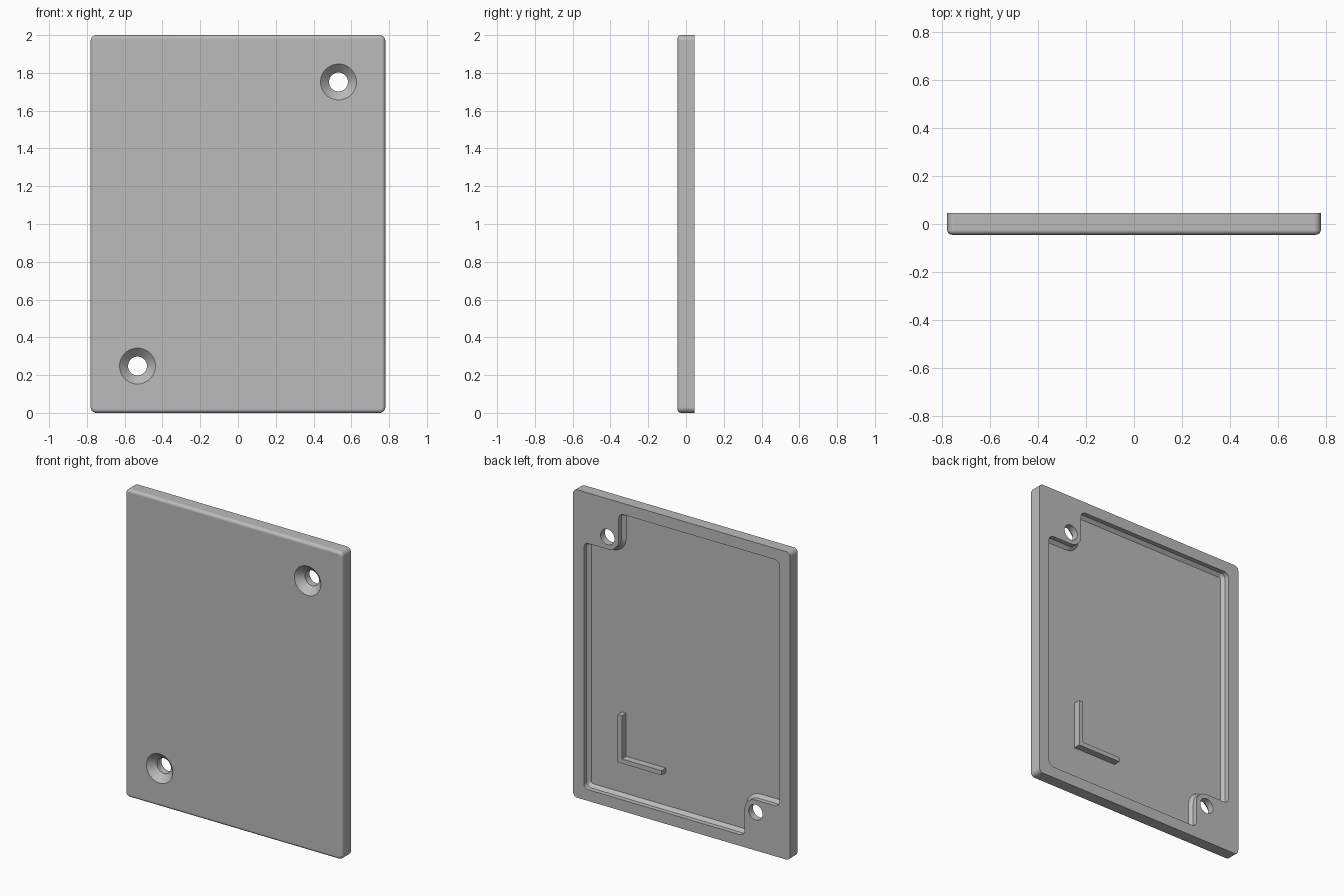
import bpy, bmesh, math
from mathutils import Vector

cube = bpy.data.objects.get("Cube")
if cube:
    bpy.data.objects.remove(cube, do_unlink=True)

ZC = 1.0                      # height of the plate centre
HALF_W, HALF_T = 0.78, 0.045
HOLE = Vector((0.532, 0.752))
FLOOR = -0.005                # depth of the recess floor

grey = bpy.data.materials.new("plain_grey")
grey.use_nodes = True
colour = (0.5, 0.5, 0.5, 1)
grey.diffuse_color = colour
grey.node_tree.nodes["Principled BSDF"].inputs["Base Color"].default_value = colour


def rounded(corners, steps=8):
    """Outline through right-angled corners given as (x, z, radius)."""
    pts = []
    n = len(corners)
    for i, (x, z, r) in enumerate(corners):
        p = Vector((x, z))
        a = (Vector(corners[i - 1][:2]) - p).normalized()
        b = (Vector(corners[(i + 1) % n][:2]) - p).normalized()
        c = p + r * (a + b)
        for k in range(steps + 1):
            t = math.pi / 2 * k / steps
            pts.append(c - r * (b * math.cos(t) + a * math.sin(t)))
    return pts


def circle(centre, r, n=48):
    return [centre + r * Vector((math.cos(math.tau * k / n), math.sin(math.tau * k / n)))
            for k in range(n)]


def loft(name, rings):
    """Closed solid through (y, outline) rings."""
    bm = bmesh.new()
    loops = [[bm.verts.new((p.x, y, p.y + ZC)) for p in pts] for y, pts in rings]
    for lo, hi in zip(loops, loops[1:]):
        for i in range(len(lo)):
            bm.faces.new((lo[i - 1], lo[i], hi[i], hi[i - 1]))
    bm.faces.new(loops[0])
    bm.faces.new(loops[-1])
    bmesh.ops.recalc_face_normals(bm, faces=bm.faces)
    mesh = bpy.data.meshes.new(name)
    bm.to_mesh(mesh)
    bm.free()
    mesh.materials.append(grey)
    ob = bpy.data.objects.new(name, mesh)
    bpy.context.collection.objects.link(ob)
    return ob


def activate(ob):
    bpy.ops.object.select_all(action='DESELECT')
    ob.select_set(True)
    bpy.context.view_layer.objects.active = ob


def cut(target, cutter):
    cutter.hide_render = True
    mod = target.modifiers.new("cut", 'BOOLEAN')
    mod.operation, mod.solver, mod.object = 'DIFFERENCE', 'EXACT', cutter
    activate(target)
    bpy.ops.object.modifier_apply(modifier=mod.name)
    bpy.data.objects.remove(cutter, do_unlink=True)


def plate_outline(inset):
    w, h, r = HALF_W - inset, ZC - inset, 0.03 - inset
    return rounded([(w, -h, r), (w, h, r), (-w, h, r), (-w, -h, r)])


def recess_outline(inset):
    """Pocket outline that steps around the two screw bosses."""
    w, h, r = 0.703 - inset, 0.927 - inset, 0.035 - inset
    boss = 0.08 + inset
    bx, bz = HOLE.x - boss, HOLE.y - boss
    half = [(w, -h, r), (w, bz, r), (bx, bz, boss), (bx, h, r)]
    return rounded(half + [(-x, -z, q) for x, z, q in half])


# Plate with rounded front rim
fillet, steps = 0.02, 6
rings = [(HALF_T, plate_outline(0))]
for k in range(steps + 1):
    t = math.pi / 2 * k / steps
    rings.append((-HALF_T + fillet * (1 - math.sin(t)),
                  plate_outline(fillet * (1 - math.cos(t)))))
plate = loft("cover_plate", rings)

# Rear pocket with a chamfered floor edge
cut(plate, loft("recess_cutter", [(0.1, recess_outline(0)),
                                  (FLOOR + 0.02, recess_outline(0)),
                                  (FLOOR, recess_outline(0.02))]))

# Countersunk screw holes in opposite corners
for side in (1, -1):
    c = HOLE * side
    cut(plate, loft("hole_cutter", [(-HALF_T - 0.01, circle(c, 0.105)),
                                    (0, circle(c, 0.05)),
                                    (0.1, circle(c, 0.05))]))

# L-shaped rib on the pocket floor
x0, x1, z0, z1, t = 0.463, 0.148, 0.305 - ZC, 0.615 - ZC, 0.03
ell = [Vector(p) for p in ((x0, z0), (x0, z1), (x0 - t, z1),
                           (x0 - t, z0 + t), (x1, z0 + t), (x1, z0))]
rib = loft("locating_rib", [(FLOOR - 0.005, ell), (FLOOR + 0.045, ell)])

# Smooth fillets, crisp edges, flat panels
activate(plate)
bpy.ops.object.shade_smooth_by_angle(angle=math.radians(30))
weighted = plate.modifiers.new("flat_panels", 'WEIGHTED_NORMAL')
weighted.keep_sharp = True
